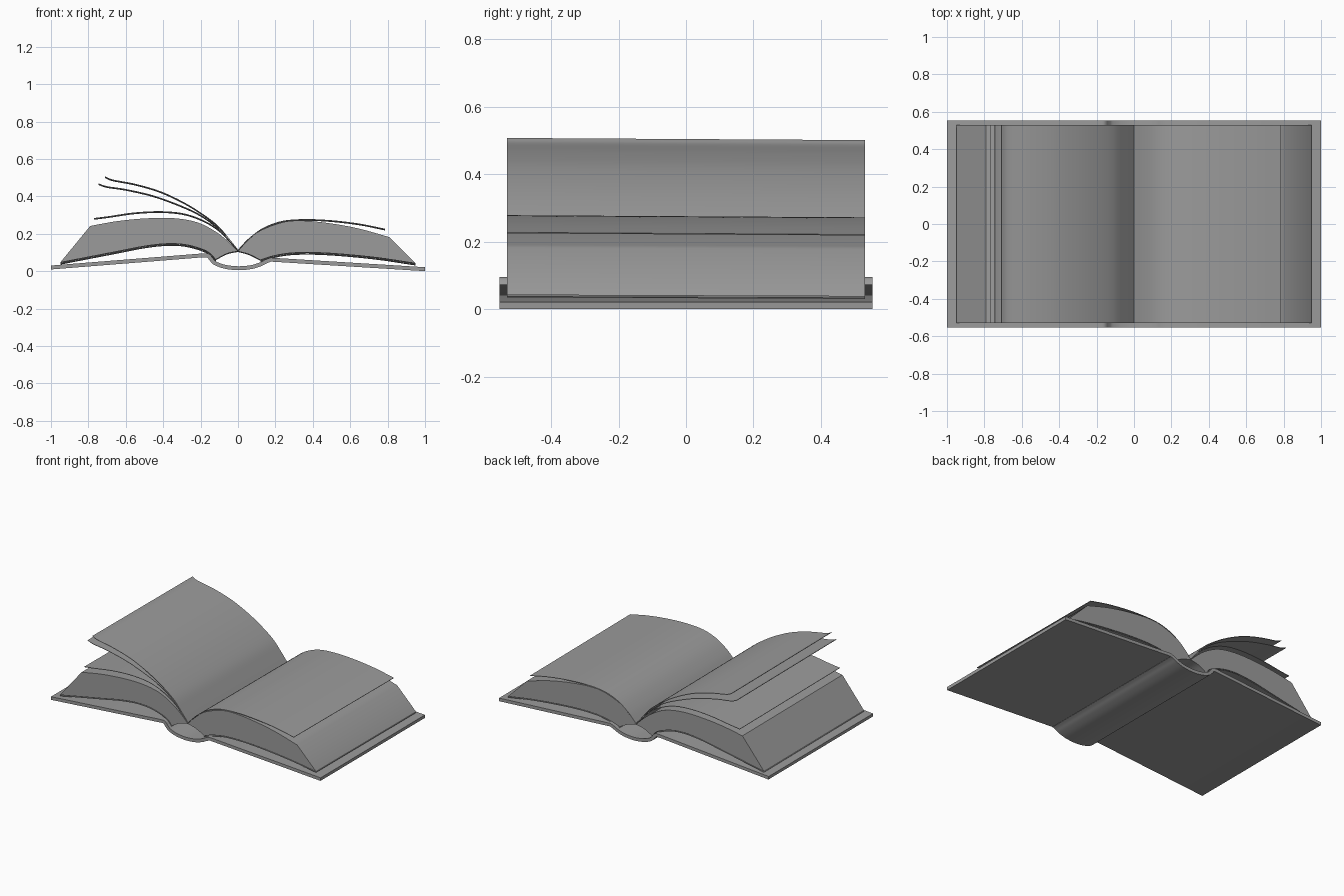
import bpy
import bmesh
from math import radians
from mathutils import Vector

cube = bpy.data.objects.get("Cube")
if cube:
    bpy.data.objects.remove(cube, do_unlink=True)

PAGE_HALF, COVER_HALF = 0.53, 0.553
GREY = (0.33, 0.33, 0.33, 1.0)

grey = bpy.data.materials.new("plain grey")
grey.use_nodes = True
grey.diffuse_color = GREY
shader = grey.node_tree.nodes["Principled BSDF"]
shader.inputs["Base Color"].default_value = GREY
shader.inputs["Roughness"].default_value = 0.8


def smooth_path(points, steps=5):
    """Spline through the points, given as (x, z) in hundredths."""
    pts = [Vector(p) / 100 for p in points]
    ext = [2 * pts[0] - pts[1]] + pts + [2 * pts[-1] - pts[-2]]
    path = []
    for a, b, c, d in zip(ext, ext[1:], ext[2:], ext[3:]):
        for i in range(steps):
            t = i / steps
            path.append(b + (c - a) * t / 2
                        + (2 * a - 5 * b + 4 * c - d) * t * t / 2
                        + (3 * b - a - 3 * c + d) * t ** 3 / 2)
    return path + [pts[-1]]


def ribbon(path, thickness):
    """Closed outline of a strip that follows the path."""
    upper, lower = [], []
    for i, p in enumerate(path):
        along = path[min(i + 1, len(path) - 1)] - path[max(i - 1, 0)]
        side = Vector((-along.y, along.x)).normalized() * thickness / 2
        upper.append(p + side)
        lower.append(p - side)
    return upper + lower[::-1]


def extrude(name, outline, half, tilt=0.0):
    """Sweep an x-z outline along y, sinking slightly towards the back."""
    bm = bmesh.new()
    ends = [[bm.verts.new((p.x, y, p.y - tilt * y)) for p in outline]
            for y in (-half, half)]
    bm.faces.new(ends[0])
    bm.faces.new(ends[1][::-1])
    for i in range(len(outline)):
        bm.faces.new((ends[0][i - 1], ends[1][i - 1], ends[1][i], ends[0][i]))
    bmesh.ops.recalc_face_normals(bm, faces=bm.faces)
    mesh = bpy.data.meshes.new(name)
    bm.to_mesh(mesh)
    bm.free()
    mesh.materials.append(grey)
    obj = bpy.data.objects.new(name, mesh)
    bpy.context.collection.objects.link(obj)
    bpy.ops.object.select_all(action="DESELECT")
    obj.select_set(True)
    bpy.context.view_layer.objects.active = obj
    bpy.ops.object.shade_smooth_by_angle(angle=radians(32))
    return obj


# Cover: two straight boards joined by a curved, hinged spine
hinge = smooth_path([(-18.5, 8.5), (-16, 8.3), (-14.2, 6.2), (-12, 4.2),
                     (-7, 2.4), (0, 1.6), (7, 2.2), (12, 3.7),
                     (15, 5.2), (17.5, 6.2)])
boards = [Vector((-1, 0.02))] + hinge + [Vector((1, 0.011))]
extrude("cover", ribbon(boards, 0.021), COVER_HALF)

# Page blocks: curved top, slanted fore edge, curved underside, binding arch
blocks = {
    "right": (
        [(0, 10.5), (-5, 15.5), (-12, 21), (-22, 26), (-35, 28.2),
         (-50, 28), (-65, 26.5), (-79, 24)],
        [(-95, 4.5), (-65, 10.3), (-50, 13.2), (-38, 14.5), (-28, 14),
         (-19, 11.5), (-14.5, 9), (-12, 6)],
        (-6, 9.2)),
    "left": (
        [(0, 10.5), (5, 16), (12, 21.5), (24, 26), (35, 26.8),
         (50, 25.3), (65, 22.5), (81, 18)],
        [(95, 4), (75, 7), (55, 9), (40, 9.8), (28, 9.5),
         (19, 8), (12, 5.8)],
        (6, 8.8)),
}
for side, (top, under, arch) in blocks.items():
    underside = smooth_path(under)
    binding = smooth_path([under[-1], arch, top[0]])
    extrude(side + "_page_block",
            smooth_path(top) + underside + binding[1:-1], PAGE_HALF, 0.004)
    # Endpaper lying just beneath the block
    sheet = [p - Vector((0, 0.006)) for p in underside]
    extrude(side + "_endpaper", ribbon(sheet, 0.003), PAGE_HALF, 0.004)

# Loose pages fanning out of the gutter
pages = {
    "right_low_page": [(0, 11), (-6, 18), (-15, 25), (-27, 30), (-40, 31.6),
                       (-55, 31), (-69, 29), (-77, 28)],
    "right_middle_page": [(0, 11), (-5, 16.5), (-12, 24), (-20, 29.7),
                          (-30, 34.5), (-45, 40), (-60, 43.5), (-70, 45),
                          (-74.5, 46.5)],
    "right_high_page": [(0, 11), (-5, 17.3), (-11, 24.2), (-20, 31),
                        (-30, 37), (-42, 42.5), (-55, 46.3), (-67, 48.6),
                        (-71, 50.3)],
    "left_page": [(0, 11), (6, 17.3), (14, 23), (24, 26.5), (36, 27.4),
                  (50, 26.8), (65, 25), (78.5, 22.3)],
}
for name, points in pages.items():
    extrude(name, ribbon(smooth_path(points), 0.003), PAGE_HALF, 0.006)
